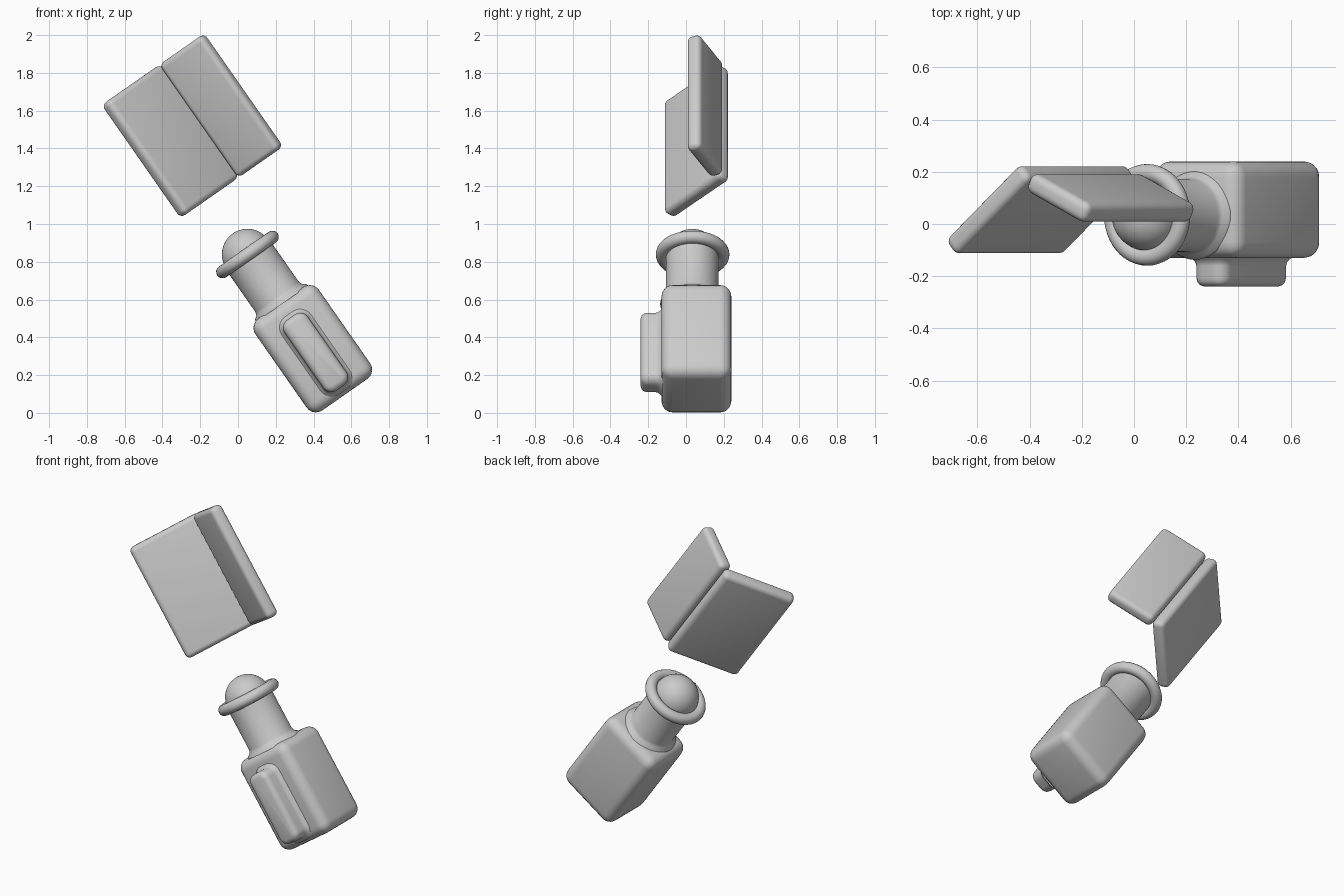
import bpy, bmesh
from math import radians, sin, cos, pi
from mathutils import Matrix

if "Cube" in bpy.data.objects:
    bpy.data.objects.remove(bpy.data.objects["Cube"])

# Everything is laid out upright, then leaned over sideways by this rotation
LEAN = Matrix.Rotation(radians(-34.9), 4, 'Y')
AXIS_X = 0.521


def finish(name, bm, loc=(0, 0, 0), turn=0):
    bmesh.ops.recalc_face_normals(bm, faces=bm.faces)
    mesh = bpy.data.meshes.new(name)
    bm.to_mesh(mesh)
    bm.free()
    ob = bpy.data.objects.new(name, mesh)
    bpy.context.collection.objects.link(ob)
    ob.matrix_world = LEAN @ Matrix.Translation(loc) @ Matrix.Rotation(radians(turn), 4, 'Z')
    bpy.ops.object.select_all(action='DESELECT')
    ob.select_set(True)
    bpy.context.view_layer.objects.active = ob
    bpy.ops.object.shade_smooth_by_angle(angle=radians(35))
    return ob


def rounded_box(name, size, loc, radius, turn=0):
    bm = bmesh.new()
    bmesh.ops.create_cube(bm, size=1)
    bmesh.ops.scale(bm, vec=size, verts=bm.verts)
    bmesh.ops.bevel(bm, geom=bm.edges[:], offset=radius, segments=5,
                    profile=0.5, affect='EDGES')
    return finish(name, bm, loc, turn)


def loft(bm, rings, closed=False, caps=True):
    rows = [[bm.verts.new(p) for p in ring] for ring in rings]
    n = len(rows[0])
    pairs = list(zip(rows, rows[1:])) + ([(rows[-1], rows[0])] if closed else [])
    for a, b in pairs:
        for i in range(n):
            j = (i + 1) % n
            bm.faces.new((a[i], a[j], b[j], b[i]))
    if caps:
        bm.faces.new(rows[0])
        bm.faces.new(rows[-1])


def lathe(name, profile, loc, closed=False, steps=48):
    bm = bmesh.new()
    rings = [[(r * cos(2 * pi * i / steps), r * sin(2 * pi * i / steps), z)
              for i in range(steps)] for r, z in profile]
    loft(bm, rings, closed, not closed)
    return finish(name, bm, loc)


# Main body
rounded_box("body", (0.41, 0.37, 0.593), (0.519, 0.055, 0.052), 0.06)

# Neck with a small flare where it meets the body, domed end and rim ring
lathe("neck", [(0.17, 0.34), (0.165, 0.353), (0.148, 0.365), (0.14, 0.385), (0.14, 0.66)],
      (AXIS_X, 0.033, 0))
lathe("dome", [(0.135 * cos(a), 0.135 * sin(a))
               for a in [radians(89.5 * k / 12) for k in range(13)]],
      (AXIS_X, 0.033, 0.66))
lathe("rim_ring", [(0.161 + 0.034 * cos(2 * pi * k / 16), 0.034 * sin(2 * pi * k / 16))
                   for k in range(16)], (AXIS_X, 0.035, 0.659), closed=True)


# Raised front bar: stacked rounded rectangles, flared at the base
def rounded_rect(w, h, r, y):
    pts = []
    for k, (sx, sz) in enumerate(((1, 1), (-1, 1), (-1, -1), (1, -1))):
        for s in range(7):
            a = (k + s / 6) * pi / 2
            pts.append((sx * (w / 2 - r) + r * cos(a), y, sz * (h / 2 - r) + r * sin(a)))
    return pts


bm = bmesh.new()
loft(bm, [rounded_rect(0.15 + 2 * d, 0.456 + 2 * d, 0.05 + d, y) for d, y in
          ((0.025, -0.125), (0.012, -0.137), (0.003, -0.148), (0, -0.16), (0, -0.205),
           (-0.004, -0.222), (-0.014, -0.234), (-0.032, -0.24))])
finish("front_bar", bm, (0.52, 0, 0.027))

# Two angled panels meeting in a V
rounded_box("large_panel", (0.46, 0.08, 0.73), (0.53, 0.055, 1.385), 0.03, 40)
rounded_box("small_panel", (0.305, 0.08, 0.73), (0.858, 0.10, 1.385), 0.03, -25)
